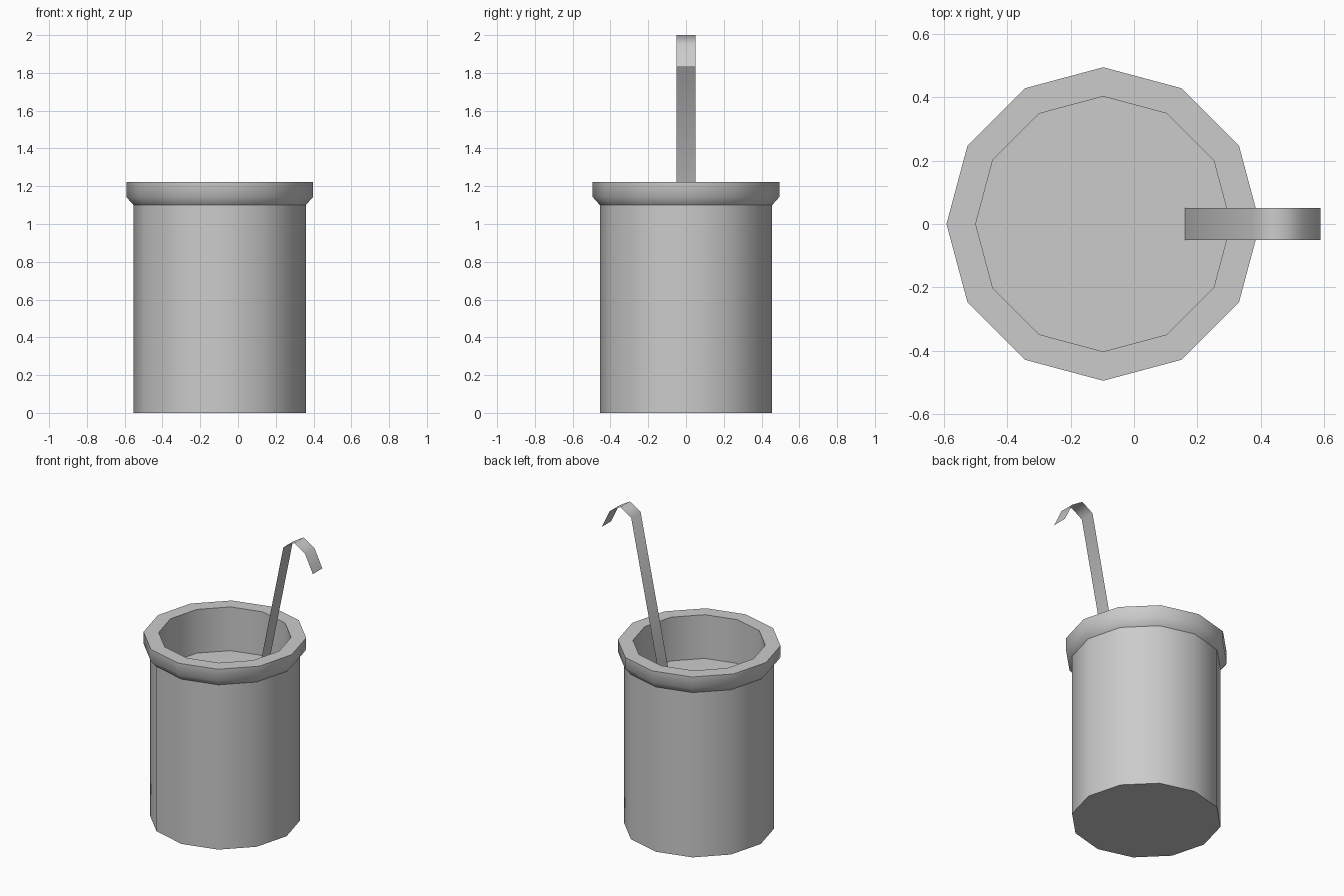
import bpy
import bmesh
from math import cos, sin, tau, radians

default = bpy.data.objects.get("Cube")
if default:
    bpy.data.objects.remove(default, do_unlink=True)

SIDES = 12
CENTRE_X = -0.097
BODY_R, RIM_R, INNER_R = 0.456, 0.494, 0.402
FLOOR_Z, NECK_Z, TOP_Z = 0.93, 1.10, 1.222

grey = bpy.data.materials.new("plain grey")
grey.use_nodes = True
grey.diffuse_color = (0.6, 0.6, 0.6, 1)
grey.node_tree.nodes["Principled BSDF"].inputs["Base Color"].default_value = (0.6, 0.6, 0.6, 1)


def finish(name, bm, angle):
    """Turn a bmesh into a smooth shaded object with sharp edges above the angle."""
    mesh = bpy.data.meshes.new(name)
    bm.to_mesh(mesh)
    bm.free()
    mesh.materials.append(grey)
    mesh.shade_smooth()
    mesh.set_sharp_from_angle(angle=radians(angle))
    obj = bpy.data.objects.new(name, mesh)
    bpy.context.collection.objects.link(obj)
    return obj


def lathe(name, profile, cap_start=False, cap_end=False):
    """Spin a (radius, height) profile around the cup axis."""
    bm = bmesh.new()
    rings = [[bm.verts.new((r * cos(tau * i / SIDES), r * sin(tau * i / SIDES), z))
              for i in range(SIDES)] for r, z in profile]
    for low, high in zip(rings, rings[1:]):
        for i in range(SIDES):
            j = (i + 1) % SIDES
            bm.faces.new((low[i], low[j], high[j], high[i]))
    if cap_start:
        bm.faces.new(rings[0][::-1])
    if cap_end:
        bm.faces.new(rings[-1])
    obj = finish(name, bm, 50)
    obj.location.x = CENTRE_X
    return obj


# Outer wall with closed base
lathe("cup_body", [(BODY_R, 0), (BODY_R, NECK_Z)], cap_start=True)

# Flared rim, inner wall and inner floor
lathe("rim_and_inside", [(BODY_R, NECK_Z), (RIM_R, 1.143), (RIM_R, TOP_Z),
                         (INNER_R, TOP_Z), (INNER_R, FLOOR_Z)], cap_end=True)

# Thin flat strip leaning out of the cup with a hooked end
path = [(0.16, FLOOR_Z), (0.37, 1.95), (0.45, 2.0), (0.53, 1.95), (0.588, 1.83)]
bm = bmesh.new()
pairs = [[bm.verts.new((x, y, z)) for y in (-0.05, 0.05)] for x, z in path]
for a, b in zip(pairs, pairs[1:]):
    bm.faces.new((a[0], b[0], b[1], a[1]))
finish("hooked_handle", bm, 80)
